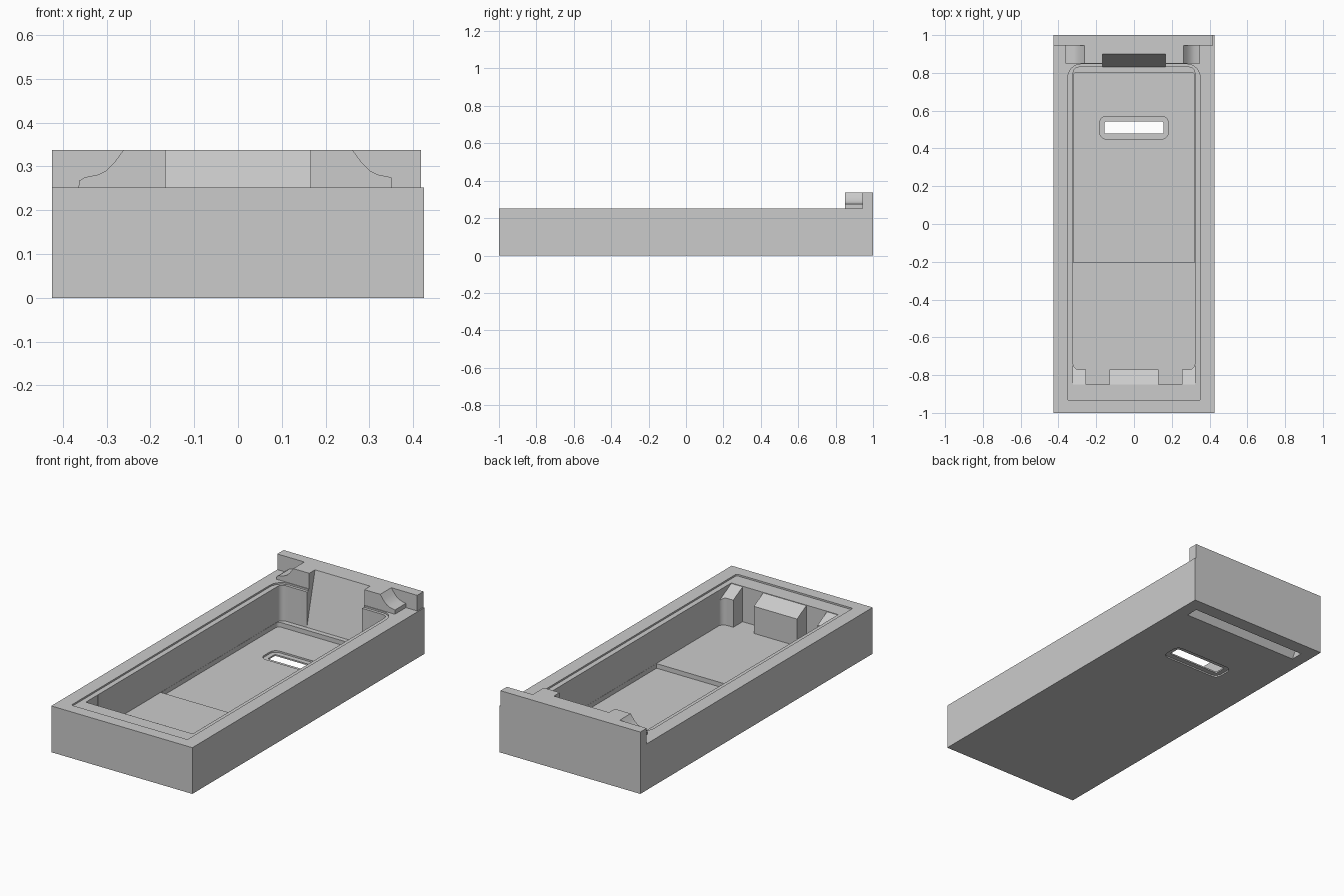
import bpy, bmesh, math
from mathutils import Vector

cube = bpy.data.objects.get("Cube")
if cube:
    bpy.data.objects.remove(cube, do_unlink=True)

grey = bpy.data.materials.new("light grey plastic")
grey.use_nodes = True
grey.diffuse_color = (0.6, 0.6, 0.6, 1)
grey.node_tree.nodes["Principled BSDF"].inputs["Base Color"].default_value = (0.6, 0.6, 0.6, 1)


def prism(name, outline, axis, lo, hi):
    """Extrude a 2D outline along the x, y or z axis."""
    place = {"x": lambda p, t: (t, p[0], p[1]),
             "y": lambda p, t: (p[0], t, p[1]),
             "z": lambda p, t: (p[0], p[1], t)}[axis]
    bm = bmesh.new()
    base = bm.faces.new([bm.verts.new(place(p, lo)) for p in outline])
    ext = bmesh.ops.extrude_face_region(bm, geom=[base])
    shift = Vector(place((0, 0), hi - lo))
    bmesh.ops.translate(bm, vec=shift, verts=[v for v in ext["geom"] if isinstance(v, bmesh.types.BMVert)])
    bmesh.ops.recalc_face_normals(bm, faces=bm.faces)
    mesh = bpy.data.meshes.new(name)
    bm.to_mesh(mesh)
    bm.free()
    mesh.materials.append(grey)
    ob = bpy.data.objects.new(name, mesh)
    bpy.context.collection.objects.link(ob)
    return ob


def rounded(x0, x1, y0, y1, front, rear=None, steps=6):
    """Rounded rectangle with separate front and rear corner radii."""
    rear = front if rear is None else rear
    pts = []
    for cx, cy, r, start in ((x1 - rear, y1 - rear, rear, 0), (x0 + rear, y1 - rear, rear, 90),
                             (x0 + front, y0 + front, front, 180), (x1 - front, y0 + front, front, 270)):
        for i in range(steps + 1):
            a = math.radians(start + 90 * i / steps)
            pts.append((cx + r * math.cos(a), cy + r * math.sin(a)))
    return pts


def rect(x0, x1, y0, y1):
    return [(x0, y0), (x1, y0), (x1, y1), (x0, y1)]


def combine(target, tool, operation):
    mod = target.modifiers.new(operation, "BOOLEAN")
    mod.operation, mod.object, mod.solver = operation, tool, "EXACT"
    bpy.context.view_layer.update()
    graph = bpy.context.evaluated_depsgraph_get()
    mesh = bpy.data.meshes.new_from_object(target.evaluated_get(graph))
    target.modifiers.clear()
    target.data = mesh
    bpy.data.objects.remove(tool, do_unlink=True)


TOP, LIP, ABOVE = 0.252, 0.337, 0.45

# Tray body with raised rear lip
tray = prism("tray_body", [(-1, 0), (1, 0), (1, LIP), (0.945, LIP), (0.945, TOP), (-1, TOP)],
             "x", -0.425, 0.425)

# Rear platform with scooped ends
scoop = [(0.262, LIP), (0.28, 0.312), (0.3, 0.291), (0.32, 0.281), (0.35, 0.275)]
left_end = [(-x, z) for x, z in reversed(scoop)]
platform = prism("rear_platform", [(-0.365, 0.23), (0.35, 0.23)] + scoop[::-1]
                 + left_end[::-1] + [(-0.363, 0.267)], "y", 0.85, 0.96)
combine(tray, platform, "UNION")

cuts = [
    # Lip set in slightly on one side
    prism("lip_trim", rect(0.418, 0.5, 0.9, 1.1), "z", TOP, ABOVE),
    # Shallow step around the opening
    prism("rim_step", rounded(-0.35, 0.35, -0.935, 0.846, 0.01, 0.07), "z", 0.243, ABOVE),
    # Main well and its deeper rear floor
    prism("well", rounded(-0.322, 0.322, -0.77, 0.83, 0.03), "z", 0.05, ABOVE),
    prism("deep_floor", rounded(-0.321, 0.321, -0.205, 0.803, 0.001, 0.02), "z", 0.025, 0.2),
    # Sloped tops of the front blocks
    prism("block_slope", [(-0.85, 0.24), (-0.75, 0.187), (-0.75, ABOVE), (-0.85, ABOVE)],
          "x", -0.322, 0.322),
    # Slanted rear recess through the platform
    prism("rear_recess", [(0.78, 0.05), (0.83, 0.05), (0.9, LIP), (0.9, ABOVE), (0.78, ABOVE)],
          "x", -0.166, 0.166),
    # Wedge slot under the rear
    prism("under_slot", [(0.855, -0.05), (0.925, -0.05), (0.925, 0.13), (0.855, 0)],
          "x", -0.355, 0.355),
    # Floor opening with a recess on both faces
    prism("opening", rounded(-0.156, 0.156, 0.478, 0.542, 0.008), "z", -0.1, 0.1),
    prism("opening_recess_top", rounded(-0.182, 0.182, 0.45, 0.57, 0.035), "z", 0.016, 0.1),
    prism("opening_recess_under", rounded(-0.182, 0.182, 0.45, 0.57, 0.035), "z", -0.1, 0.008),
]
# Pair of notches in the front wall
for side in (-1, 1):
    xs = sorted((side * 0.13, side * 0.254))
    cuts.append(prism("front_notch", rect(xs[0], xs[1], -0.85, -0.75), "z", 0.05, ABOVE))
for tool in cuts:
    combine(tray, tool, "DIFFERENCE")

# Smooth rounded corners, keep edges sharp
bpy.ops.object.select_all(action="DESELECT")
tray.select_set(True)
bpy.context.view_layer.objects.active = tray
bpy.ops.object.shade_smooth_by_angle(angle=math.radians(30))
